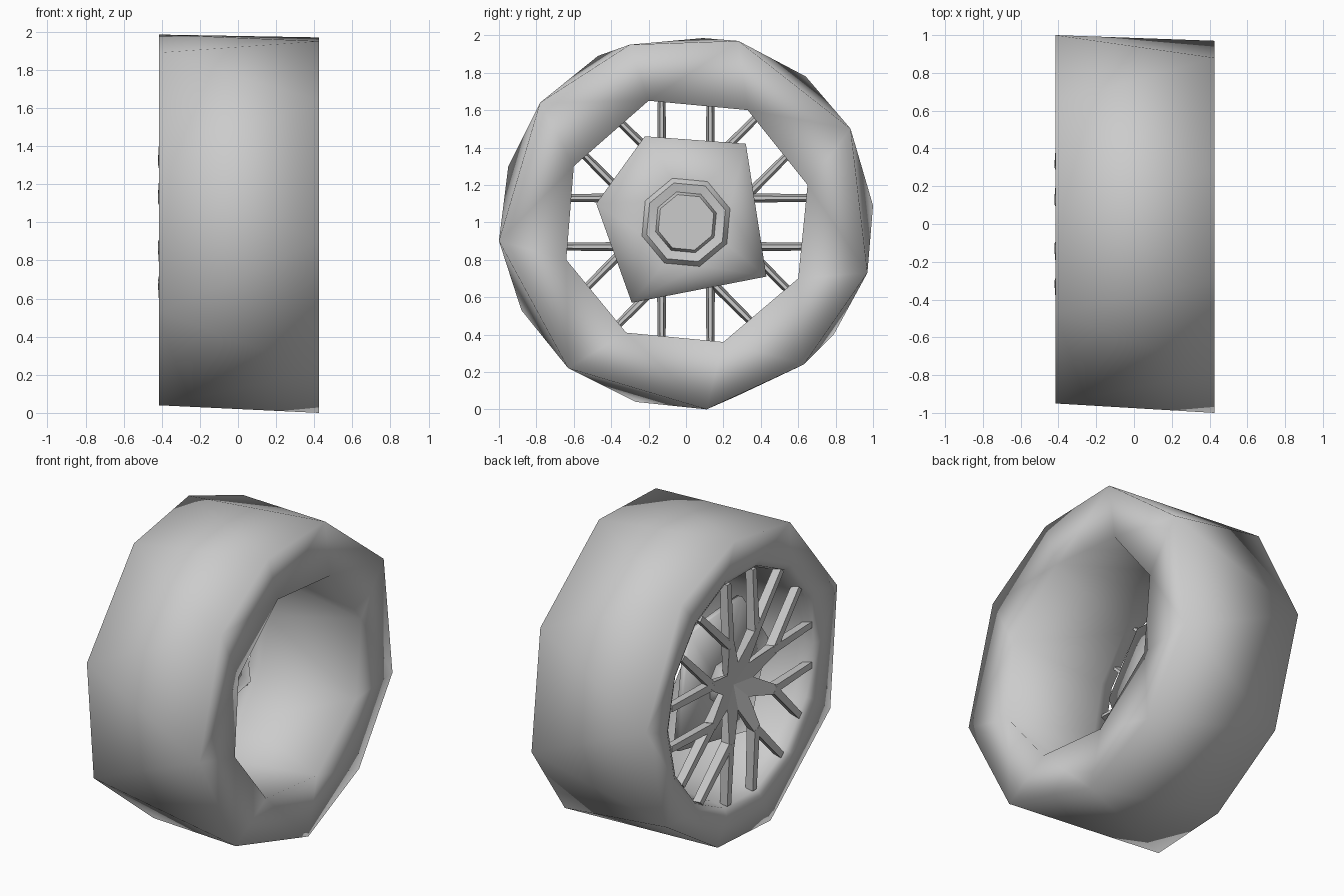
import bpy, bmesh
from math import sin, cos, pi, atan2, radians
from mathutils import Vector

old = bpy.data.objects.get("Cube")
if old:
    bpy.data.objects.remove(old)

GREY = (0.6, 0.6, 0.6, 1)
grey = bpy.data.materials.new("plain_grey")
grey.use_nodes = True
grey.diffuse_color = GREY
grey.node_tree.nodes["Principled BSDF"].inputs["Base Color"].default_value = GREY


def finish(name, bm, sharp_angle=None):
    """Turn a bmesh into a named, shaded object."""
    bmesh.ops.recalc_face_normals(bm, faces=bm.faces[:])
    mesh = bpy.data.meshes.new(name)
    bm.to_mesh(mesh)
    bm.free()
    mesh.materials.append(grey)
    obj = bpy.data.objects.new(name, mesh)
    bpy.context.collection.objects.link(obj)
    bpy.ops.object.select_all(action='DESELECT')
    obj.select_set(True)
    bpy.context.view_layer.objects.active = obj
    if sharp_angle is None:
        bpy.ops.object.shade_smooth()
    else:
        bpy.ops.object.shade_smooth_by_angle(angle=radians(sharp_angle))


def turn(v):
    return atan2(v.co.z - 1, v.co.y) % (2 * pi)


def ring(bm, x, points):
    """Ring of vertices in a plane across the axle, sorted by angle."""
    return sorted([bm.verts.new((x, y, z)) for y, z in points], key=turn)


def circle(radius, sides, start=0):
    return [(radius * cos(start + 2 * pi * i / sides),
             1 + radius * sin(start + 2 * pi * i / sides)) for i in range(sides)]


def band(bm, a, b):
    """Zip two rings with different side counts together by angle."""
    def angle(r, k):
        return turn(r[k % len(r)]) + 2 * pi * (k // len(r))
    i = j = 0
    while i < len(a) or j < len(b):
        step_a = j == len(b) or (i < len(a) and angle(a, i + 1) + angle(a, i)
                                 < angle(b, j + 1) + angle(b, j))
        p, q = a[i % len(a)], b[j % len(b)]
        if step_a:
            i += 1
            bm.faces.new((p, a[i % len(a)], q))
        else:
            j += 1
            bm.faces.new((p, b[j % len(b)], q))


def loft(bm, rings, closed=False):
    for a, b in zip(rings, rings[1:]):
        band(bm, a, b)
    if closed:
        band(bm, rings[-1], rings[0])


def beam(bm, start, end, size_a, size_b):
    """Tapered bar, narrower at the back; sizes are width and depth along the axle."""
    start, end = Vector(start), Vector(end)
    side = Vector((1, 0, 0)).cross(end - start).normalized()
    ends = []
    for p, (w, d) in ((start, size_a), (end, size_b)):
        ends.append([bm.verts.new(p + side * s * w / 2 + Vector((t * d, 0, 0)))
                     for s, t in ((-1, 0), (1, 0), (0.4, 1), (-0.4, 1))])
    for k in range(4):
        n = (k + 1) % 4
        bm.faces.new((ends[0][k], ends[0][n], ends[1][n], ends[1][k]))
    bm.faces.new(ends[0])
    bm.faces.new(ends[1])


# Tyre: few-sided outer rings, twisted against each other, with a bore that flares at the lip
bm = bmesh.new()
inner_side = ring(bm, 0.425, [(-1, 0.9), (-0.78, 1.64), (-0.3, 1.95), (0.28, 1.97), (0.88, 1.5),
                              (0.97, 0.73), (0.63, 0.24), (0.11, 0), (-0.63, 0.22)])
outer_side = ring(bm, -0.415, [(-0.95, 1.3), (-0.47, 1.89), (0.09, 1.985), (0.64, 1.78), (1, 1.09),
                               (0.79, 0.4), (0.27, 0.07), (-0.27, 0.04), (-0.88, 0.53)])
outer_hole = ring(bm, -0.412, circle(0.78, 14))
lip = ring(bm, -0.39, circle(0.74, 14))
bore = ring(bm, -0.3, circle(0.72, 14))
inner_hole = ring(bm, 0.425, [(-0.2, 1.65), (0.33, 1.6), (0.65, 1.2), (0.6, 0.7),
                              (0.2, 0.36), (-0.32, 0.41), (-0.64, 0.8), (-0.6, 1.3)])
loft(bm, [inner_side, outer_side, outer_hole, lip, bore, inner_hole], closed=True)
finish("tyre", bm)

# Spokes: eight arms, each forking into two bars that run parallel to the neighbours
bm = bmesh.new()
for k in range(8):
    a = (k + 0.5) * pi / 4
    fork = Vector((-0.42, 0.34 * cos(a), 1 + 0.34 * sin(a)))
    beam(bm, (-0.34, 0, 1), fork, (0.16, 0.05), (0.06, 0.07))
    for s in (-1, 1):
        d = a + s * pi / 8
        tip = fork + Vector((0.02, 0.4 * cos(d), 0.4 * sin(d)))
        beam(bm, fork, tip, (0.05, 0.07), (0.04, 0.06))
finish("spokes", bm, 30)

# Brake disc: crude five-sided plate that rises towards the hub
bm = bmesh.new()
pentagon = [(-0.22, 1.46), (0.32, 1.42), (0.43, 0.71), (-0.29, 0.57), (-0.48, 1.1)]
loft(bm, [ring(bm, -0.26, circle(0.12, 8)), ring(bm, -0.25, pentagon), ring(bm, -0.21, pentagon),
          ring(bm, -0.195, circle(0.24, 8, 0.3))])
finish("brake_disc", bm)

# Hub: stepped boss joining the disc to the spokes
bm = bmesh.new()
steps = [ring(bm, x, circle(r, 8, 0.3)) for x, r in
         ((-0.335, 0.1), (-0.26, 0.14), (-0.2, 0.25), (-0.16, 0.22), (-0.17, 0.17), (-0.13, 0.155))]
loft(bm, steps)
bm.faces.new(steps[0])
bm.faces.new(steps[-1])
finish("hub", bm, 50)
